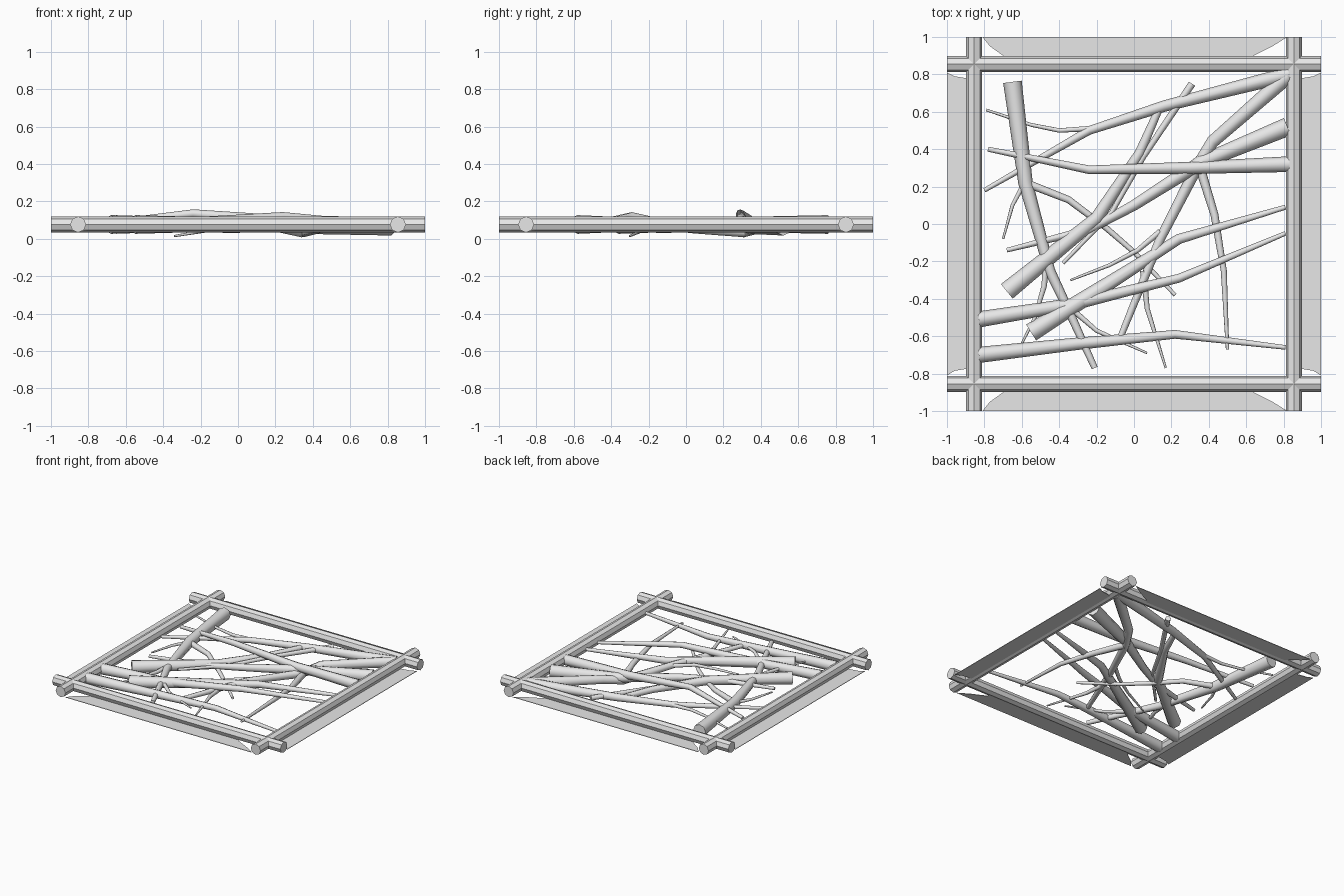
import bpy, bmesh
from math import cos, sin, pi, radians
from mathutils import Vector

cube = bpy.data.objects.get("Cube")
if cube:
    bpy.data.objects.remove(cube, do_unlink=True)

mat = bpy.data.materials.new("pale_grey")
mat.use_nodes = True
GREY = (0.8, 0.8, 0.8, 1)
mat.diffuse_color = GREY
for node in mat.node_tree.nodes:
    if node.type == 'BSDF_PRINCIPLED':
        node.inputs["Base Color"].default_value = GREY

MID = 0.077


def finish(name, bm, smooth):
    bmesh.ops.recalc_face_normals(bm, faces=bm.faces)
    me = bpy.data.meshes.new(name)
    bm.to_mesh(me)
    bm.free()
    me.materials.append(mat)
    ob = bpy.data.objects.new(name, me)
    bpy.context.collection.objects.link(ob)
    if smooth:
        bpy.ops.object.select_all(action='DESELECT')
        ob.select_set(True)
        bpy.context.view_layer.objects.active = ob
        bpy.ops.object.shade_smooth_by_angle(angle=radians(50))
    return ob


def tube(name, path, r0, r1, sides=8, smooth=True):
    """Capped tapered tube; the radius runs from r0 to r1 along the path."""
    pts = [Vector((p[0], p[1], p[2] if len(p) > 2 else MID)) for p in path]
    run = [0]
    for a, b in zip(pts, pts[1:]):
        run.append(run[-1] + (b - a).length)
    bm = bmesh.new()
    rings = []
    for i, p in enumerate(pts):
        d = (pts[min(i + 1, len(pts) - 1)] - pts[max(i - 1, 0)]).normalized()
        side = d.cross(Vector((0, 0, 1))).normalized()
        up = side.cross(d)
        r = r0 + (r1 - r0) * run[i] / run[-1]
        rings.append([bm.verts.new(p + r * (cos(2 * pi * k / sides) * side
                                            + sin(2 * pi * k / sides) * up))
                      for k in range(sides)])
    for a, b in zip(rings, rings[1:]):
        for k in range(sides):
            n = (k + 1) % sides
            bm.faces.new((a[k], a[n], b[n], b[k]))
    bm.faces.new(rings[0])
    bm.faces.new(rings[-1])
    return finish(name, bm, smooth)


def plate(name, outline):
    bm = bmesh.new()
    z = 0.042
    face = bm.faces.new([bm.verts.new((x, y, z)) for x, y in outline])
    top = bmesh.ops.extrude_face_region(bm, geom=[face])["geom"]
    bmesh.ops.translate(bm, vec=(0, 0, 0.004),
                        verts=[v for v in top if isinstance(v, bmesh.types.BMVert)])
    finish(name, bm, False)


# Frame poles and the flat border strips outside them
for s, fb, lr in ((-1, "front", "right"), (1, "back", "left")):
    e = 0.855 * s
    tube(fb + "_pole", [(-1, e), (1, e)], 0.043, 0.043, smooth=False)
    tube(lr + "_pole", [(e, -1), (e, 1)], 0.043, 0.043, smooth=False)
    plate(fb + "_strip", [(-.81, s), (-.77, .95 * s), (-.7, .9 * s), (-.66, .86 * s),
                          (.6, .86 * s), (.64, .9 * s), (.74, .95 * s), (.82, s)])
    plate(lr + "_strip", [(s, -.81), (.96 * s, -.785), (.9 * s, -.775), (.86 * s, -.77),
                          (.86 * s, .77), (.9 * s, .78), (.96 * s, .79), (s, .81)])

# Main branches: path, thick radius, thin radius
branches = [
    ([(.83, .8), (.16, .63), (-.24, .5), (-.8, .18)], .042, .012),
    ([(.82, .79), (.42, .44), (.34, .31, .04), (.14, -.08), (-.07, -.6)], .042, .017),
    ([(.82, .52, .068), (.36, .33, .065), (0, .1), (-.24, -.03), (-.68, -.14)], .05, .012),
    ([(-.68, -.36), (-.2, .03), (.03, .38), (.14, .63)], .05, .02),
    ([(.31, .75), (.05, .36), (-.12, .06), (-.38, -.21)], .02, .01),
    ([(.83, .32), (.3, .3, .09), (-.24, .29, .135), (-.78, .4)], .042, .013),
    ([(-.65, .76), (-.58, .22), (-.45, -.25), (-.35, -.46), (-.21, -.77)], .05, .017),
    ([(-.83, -.51), (-.33, -.43), (.24, -.29, .12), (.81, -.05)], .043, .012),
    ([(-.55, -.58), (.24, -.08), (.81, .09)], .05, .013),
    ([(-.83, -.7), (-.3, -.64), (.22, -.59), (.81, -.66)], .043, .012),
]
for i, (path, r0, r1) in enumerate(branches):
    tube(f"branch_{i + 1}", path, r0, r1)

# Thin twigs forking off the branches
twigs = [
    ([(-.24, .51), (-.4, .5), (-.55, .53), (-.79, .61)], .014, .007),
    ([(-.57, .25), (-.65, .1), (-.7, -.08)], .014, .006),
    ([(-.58, .22), (-.35, .13), (-.15, -.02, .05), (0, -.15, .045), (.22, -.38)], .022, .01),
    ([(.14, -.04), (.02, -.14), (-.13, -.22, .05), (-.34, -.3, .015)], .016, .006),
    ([(-.47, -.2), (-.48, -.33), (-.53, -.5), (-.6, -.64)], .018, .006),
    ([(-.35, -.44), (-.2, -.57), (.07, -.69)], .016, .006),
    ([(.05, -.25), (.07, -.45), (.17, -.77)], .018, .006),
    ([(.35, .31, .035), (.43, .05, .05), (.48, -.25), (.5, -.67)], .026, .009),
]
for i, (path, r0, r1) in enumerate(twigs):
    tube(f"twig_{i + 1}", path, r0, r1)
